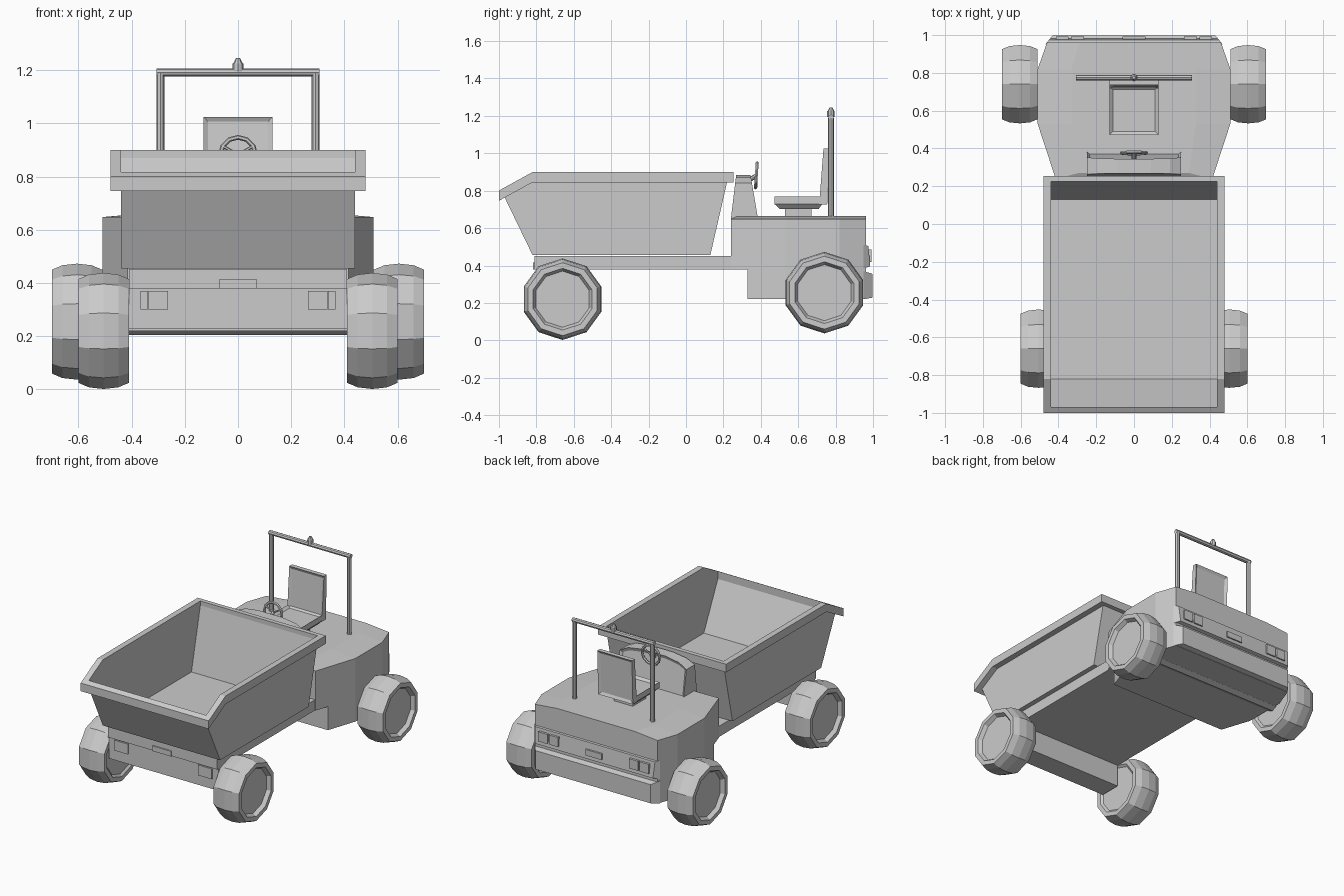
import bpy, bmesh, math
from mathutils import Vector

cube = bpy.data.objects.get("Cube")
if cube:
    bpy.data.objects.remove(cube, do_unlink=True)

grey = bpy.data.materials.new("light_grey")
grey.use_nodes = True
colour = (0.6, 0.6, 0.6, 1)
grey.diffuse_color = colour
grey.node_tree.nodes["Principled BSDF"].inputs["Base Color"].default_value = colour


def finish(name, bm):
    bmesh.ops.recalc_face_normals(bm, faces=bm.faces)
    mesh = bpy.data.meshes.new(name)
    bm.to_mesh(mesh)
    bm.free()
    mesh.materials.append(grey)
    ob = bpy.data.objects.new(name, mesh)
    bpy.context.collection.objects.link(ob)
    return ob


def loft(bm, rings, closed=False, caps=True):
    """Skin a list of equal rings of points."""
    rows = [[bm.verts.new(p) for p in ring] for ring in rings]
    pairs = list(zip(rows, rows[1:])) + ([(rows[-1], rows[0])] if closed else [])
    for a, b in pairs:
        for i in range(len(a)):
            j = (i + 1) % len(a)
            bm.faces.new((a[i], a[j], b[j], b[i]))
    if caps and not closed:
        bm.faces.new(rows[0])
        bm.faces.new(rows[-1])
    return rows


def rect(x, y0, y1, z, cx=0):
    return [(cx - x, y0, z), (cx + x, y0, z), (cx + x, y1, z), (cx - x, y1, z)]


def box(name, x, y, z, cx=0):
    bm = bmesh.new()
    loft(bm, [rect(x, *y, z[0], cx), rect(x, *y, z[1], cx)])
    return finish(name, bm)


def rod(name, a, b, r, sides=8, r2=None):
    a, b = Vector(a), Vector(b)
    bm = bmesh.new()
    bmesh.ops.create_cone(bm, cap_ends=True, segments=sides, radius1=r,
                          radius2=r if r2 is None else r2, depth=(b - a).length)
    turn = (b - a).to_track_quat("Z", "Y")
    for v in bm.verts:
        v.co = turn @ v.co + (a + b) / 2
    return finish(name, bm)


def inset(bm, direction, thickness, depth):
    """Inset the face that points most along a direction."""
    bmesh.ops.recalc_face_normals(bm, faces=bm.faces)
    face = max(bm.faces, key=lambda f: f.normal.dot(Vector(direction)))
    bmesh.ops.inset_individual(bm, faces=[face], thickness=thickness, depth=depth)


# Hopper: open thin shell with sloping ends
W = 0.44
bm = bmesh.new()
side = [(-0.97, 0.765), (-0.82, 0.455), (0.13, 0.455), (0.225, 0.87), (-0.82, 0.87)]
left, right = [[bm.verts.new((s * W, y, z)) for y, z in side] for s in (1, -1)]
bm.faces.new(left)
bm.faces.new(right)
for i in range(3):
    bm.faces.new((left[i], left[i + 1], right[i + 1], right[i]))
finish("hopper", bm)

# Hopper rim: a band that dips at the front
def rim_loop(x, y0, y1, drop):
    pts = [(y0, 0.9 - (-0.82 - y0) * 0.55), (-0.82, 0.9), (y1, 0.9)]
    return ([(x, y, z - drop) for y, z in pts]
            + [(-x, y, z - drop) for y, z in reversed(pts)])

bm = bmesh.new()
loft(bm, [rim_loop(0.48, -1, 0.255, 0), rim_loop(0.48, -1, 0.255, 0.055),
          rim_loop(W, -0.97, 0.225, 0.055), rim_loop(W, -0.97, 0.225, 0)], closed=True)
finish("hopper_rim", bm)

# Chassis, front axle beam and front fittings
box("chassis", 0.41, (-0.81, 0.26), (0.38, 0.452))
box("front_axle_beam", 0.41, (-0.795, -0.65), (0.23, 0.38))
box("front_plate", 0.07, (-0.818, -0.81), (0.38, 0.415))
for s in (-1, 1):
    for cx, w in ((0.3, 0.037), (0.352, 0.014)):
        box("front_lamp", w, (-0.805, -0.79), (0.3, 0.37), s * cx)


# Rear body from a plan outline
def outline(points, z):
    return [(x, y, z) for x, y in points] + [(-x, y, z) for x, y in reversed(points)]

plan = [(0.415, 0.24), (0.51, 0.53), (0.51, 0.82), (0.46, 0.962)]
crown = [(0.29, 0.27), (0.33, 0.53), (0.33, 0.82), (0.29, 0.962)]
bm = bmesh.new()
loft(bm, [outline(plan, 0.38), outline(plan, 0.648), outline(crown, 0.664)])
finish("rear_body", bm)
lower = [(0.443, 0.33)] + plan[1:]
bm = bmesh.new()
loft(bm, [outline(lower, 0.22), outline(lower, 0.38)])
finish("rear_body_base", bm)

# Bands across the tail: lamp strip and bumper
def tail_band(name, section):
    bm = bmesh.new()
    loft(bm, [[(s * (0.46 - (y - 0.962) * 0.8), y, z) for y, z in section] for s in (1, -1)])
    finish(name, bm)

tail_band("lamp_strip", [(0.95, 0.51), (0.975, 0.505), (0.985, 0.395), (0.95, 0.385)])
tail_band("rear_bumper", [(0.95, 0.37), (0.997, 0.355), (0.997, 0.228), (0.95, 0.22)])
box("rear_plate", 0.06, (0.975, 0.992), (0.42, 0.46))
for s in (-1, 1):
    for cx in (0.3, 0.38):
        box("rear_lamp", 0.034, (0.97, 0.992), (0.42, 0.485), s * cx)

# Wheels: ten-sided revolved tyre with a recessed hub
def wheel(name, x0, y, z):
    section = [(0.012, 0.15), (0, 0.165), (0, 0.195), (0.04, 0.212), (0.095, 0.218),
               (0.15, 0.212), (0.19, 0.195), (0.19, 0.165), (0.165, 0.15)]
    for s, label in ((1, "left"), (-1, "right")):
        bm = bmesh.new()
        loft(bm, [[(s * (x0 + dx), y + r * math.sin(k * math.tau / 10),
                    z + r * math.cos(k * math.tau / 10)) for k in range(10)]
                  for dx, r in section])
        finish(f"{name}_wheel_{label}", bm)

wheel("front", 0.41, -0.66, 0.22)
wheel("rear", 0.51, 0.74, 0.255)
rod("rear_axle", (-0.52, 0.74, 0.255), (0.52, 0.74, 0.255), 0.05)

# Dashboard with an arched top
def arch(y, top, shrink=0):
    pts = [(0.25 - shrink, 0.65), (0.25 - shrink, top - 0.045),
           (0.19 - shrink, top - 0.015), (0.09, top)]
    return ([(x, y if z < 0.7 else y + lean(y) * (z - 0.65), z) for x, z in pts]
            + [(-x, y if z < 0.7 else y + lean(y) * (z - 0.65), z) for x, z in reversed(pts)])

def lean(y):
    return 0.12 if y < 0.3 else -0.17

bm = bmesh.new()
loft(bm, [arch(0.24, 0.885), arch(0.385, 0.885)])
inset(bm, (0, 1, 0.2), 0.02, -0.012)
finish("dashboard", bm)

# Steering wheel and column
rod("steering_column", (0, 0.31, 0.84), (0, 0.375, 0.88), 0.012)
bpy.ops.mesh.primitive_torus_add(major_segments=12, minor_segments=6, major_radius=0.066,
                                 minor_radius=0.009, location=(0, 0.376, 0.882),
                                 rotation=(math.radians(86), 0, 0))
ring = bpy.context.object
ring.name = "steering_wheel"
ring.data.materials.append(grey)
for k in range(3):
    a = math.radians(30 + 120 * k)
    rod("steering_spoke", (0, 0.376, 0.882),
        (0.064 * math.cos(a), 0.376, 0.882 + 0.064 * math.sin(a)), 0.006, 6)

# Seat with inset pads
box("seat_pedestal", 0.07, (0.53, 0.67), (0.65, 0.71))
bm = bmesh.new()
loft(bm, [rect(0.105, 0.5, 0.71, 0.703), rect(0.13, 0.472, 0.73, 0.73),
          rect(0.13, 0.472, 0.73, 0.768)])
inset(bm, (0, 0, 1), 0.025, -0.015)
finish("seat_cushion", bm)
bm = bmesh.new()
loft(bm, [rect(0.13, 0.712, 0.755, 0.725), rect(0.13, 0.735, 0.765, 1.025)])
inset(bm, (0, -1, 0), 0.025, -0.01)
inset(bm, (0, 1, 0), 0.025, -0.01)
finish("seat_back", bm)

# Roll bar and beacon
for s in (-1, 1):
    rod("roll_bar_post", (s * 0.292, 0.775, 0.64), (s * 0.292, 0.775, 1.19), 0.015)
rod("roll_bar_top", (-0.306, 0.775, 1.192), (0.306, 0.775, 1.192), 0.015)
rod("beacon_base", (0, 0.775, 1.195), (0, 0.775, 1.225), 0.02, 8)
rod("beacon_tip", (0, 0.775, 1.225), (0, 0.775, 1.245), 0.018, 8, 0.008)
